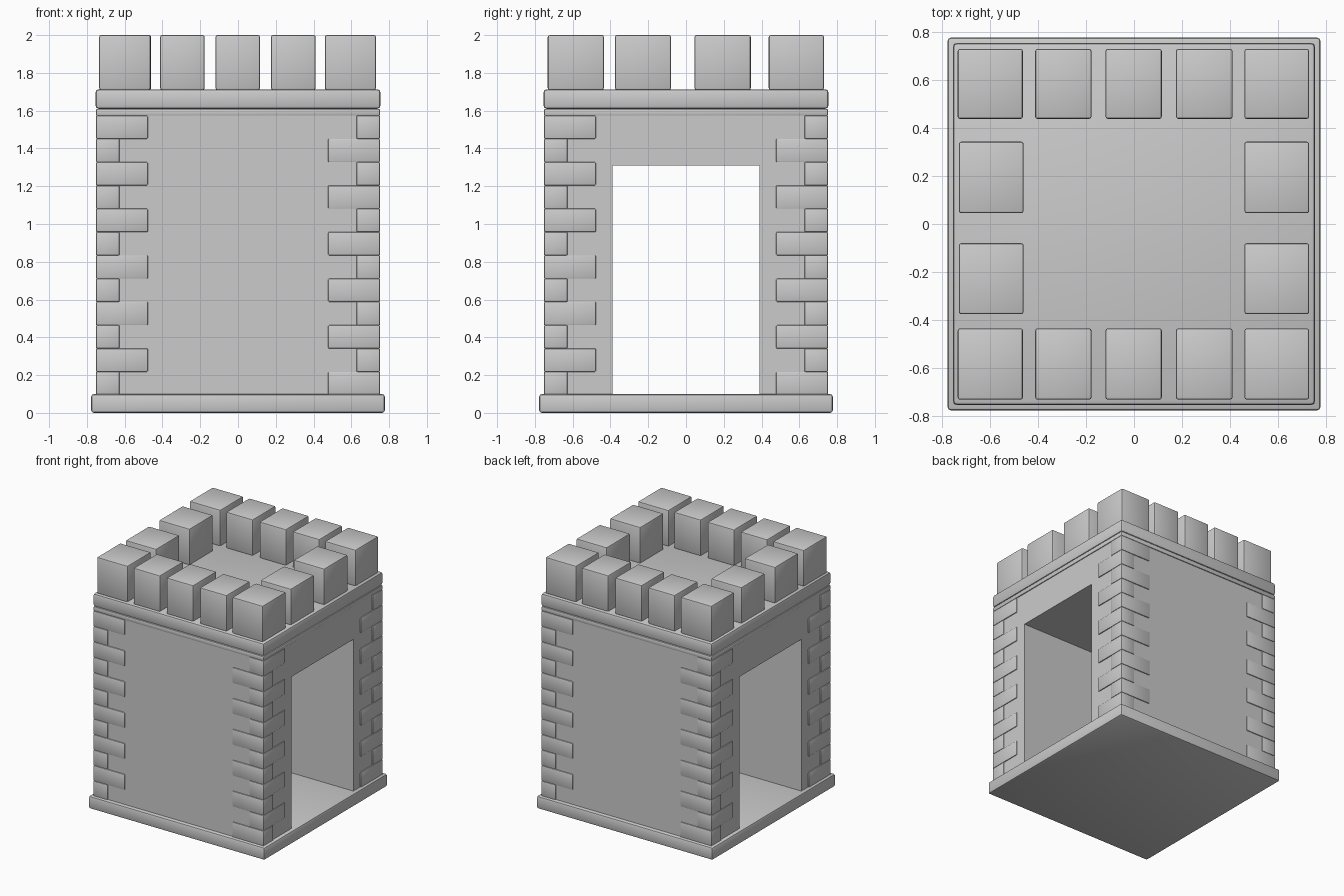
import bpy, bmesh, math
from mathutils import Vector

if "Cube" in bpy.data.objects:
    bpy.data.objects.remove(bpy.data.objects["Cube"])


def finish(bm, name, bevel=0.0):
    if bevel:
        bmesh.ops.bevel(bm, geom=bm.edges[:], offset=bevel, segments=2,
                        profile=0.5, affect='EDGES')
    bmesh.ops.recalc_face_normals(bm, faces=bm.faces[:])
    me = bpy.data.meshes.new(name)
    bm.to_mesh(me)
    bm.free()
    ob = bpy.data.objects.new(name, me)
    bpy.context.collection.objects.link(ob)
    bpy.ops.object.select_all(action='DESELECT')
    ob.select_set(True)
    bpy.context.view_layer.objects.active = ob
    bpy.ops.object.shade_smooth_by_angle(angle=math.radians(35))
    return ob


def block(name, x, y, z, bevel):
    """Bevelled box from (min, max) ranges on each axis."""
    bm = bmesh.new()
    bmesh.ops.create_cube(bm, size=1)
    lo = Vector(min(r) for r in (x, y, z))
    hi = Vector(max(r) for r in (x, y, z))
    bmesh.ops.scale(bm, vec=hi - lo, verts=bm.verts)
    bmesh.ops.translate(bm, vec=(lo + hi) / 2, verts=bm.verts)
    return finish(bm, name, bevel)


def slab(name, half, z0, z1, bevel):
    return block(name, (-half, half), (-half, half), (z0, z1), bevel)


# Base plinth
slab("base", 0.777, 0.0, 0.10, 0.014)

# Tower walls: doorway profile extruded along x, open at both ends
H, D, TOP, SILL, LINTEL = 0.745, 0.39, 1.59, 0.09, 1.31
profile = [(-H, SILL), (-D, SILL), (-D, LINTEL), (D, LINTEL),
           (D, SILL), (H, SILL), (H, TOP), (-H, TOP)]
bm = bmesh.new()
face = bm.faces.new([bm.verts.new((-H, y, z)) for y, z in profile])
ext = bmesh.ops.extrude_face_region(bm, geom=[face])
bmesh.ops.translate(bm, vec=(2 * H, 0, 0),
                    verts=[v for v in ext["geom"] if isinstance(v, bmesh.types.BMVert)])
# keep the front cap and the start cap so the shell stays closed
if not face.is_valid or len([f for f in bm.faces if len(f.verts) == 8]) < 2:
    bm.faces.new([v for v in bm.verts if v.co.x < 0])
finish(bm, "tower_walls")

# Corner stones: long and short faces alternate up each corner
OUT, LONG, SHORT, ROW = 0.752, 0.275, 0.125, 0.1233
for sx in (-1, 1):
    for sy in (-1, 1):
        for i in range(12):
            along_x = (i % 2 == 0) == (sx == sy)
            lx, ly = (LONG, SHORT) if along_x else (SHORT, LONG)
            z1 = 1.574 - i * ROW
            block("corner_stone", (sx * OUT, sx * (OUT - lx)),
                  (sy * OUT, sy * (OUT - ly)), (z1 - ROW, z1), 0.006)

# Cornice: thin band with the thick parapet slab above it
slab("cornice_band", 0.752, 1.573, 1.61, 0.008)
slab("parapet_slab", 0.754, 1.61, 1.713, 0.016)

# Battlements: rows of five front and back, two on each side
Z = (1.71, 2.0)
for y in ((-0.732, -0.435), (0.438, 0.73)):
    for x in ((-0.735, -0.463), (-0.412, -0.177), (-0.119, 0.116),
              (0.175, 0.411), (0.46, 0.73)):
        block("merlon", x, y, Z, 0.01)
for x in ((-0.73, -0.46), (0.46, 0.73)):
    for y in ((-0.376, -0.08), (0.045, 0.343)):
        block("side_merlon", x, y, Z, 0.01)
